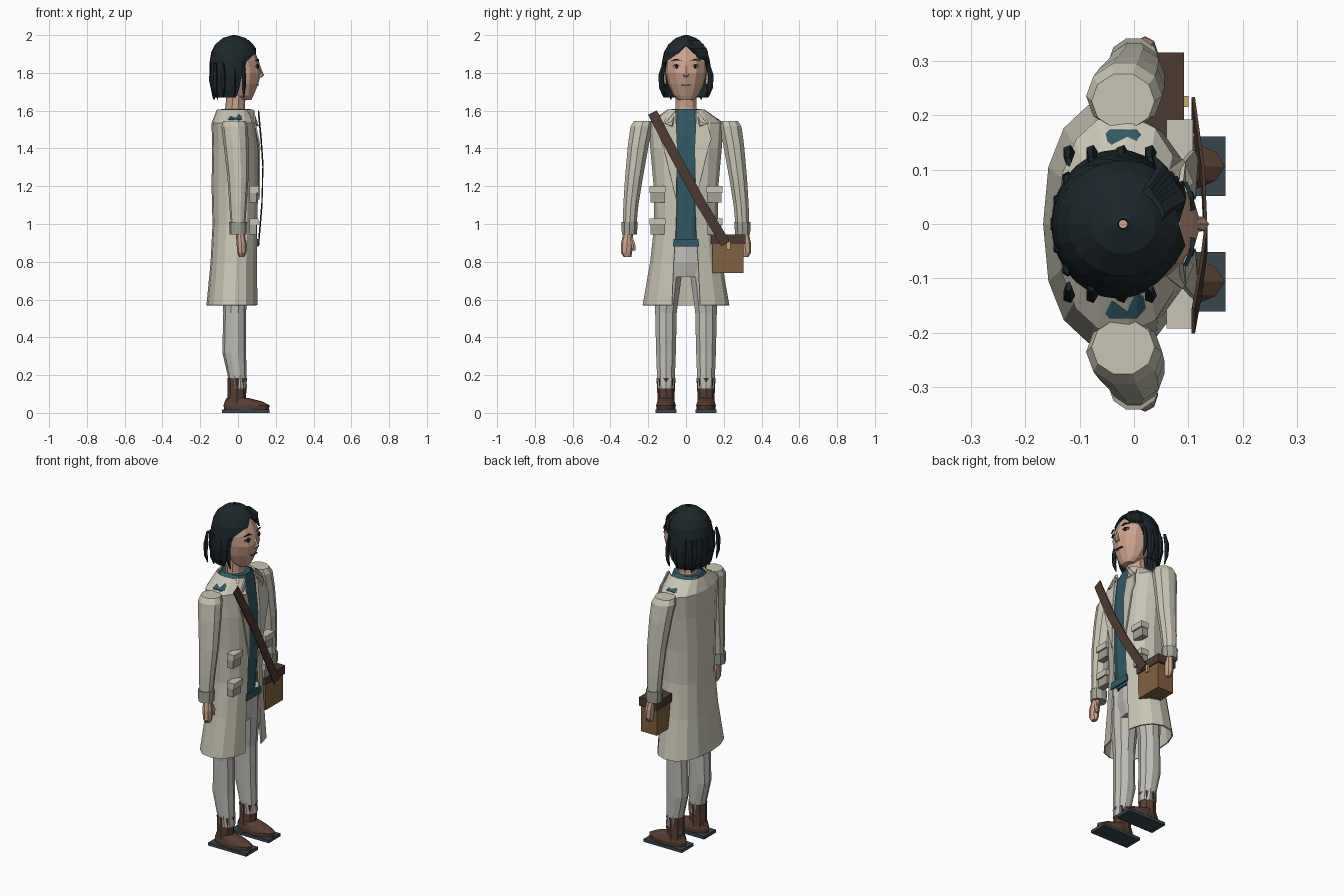
import bpy, bmesh, math
from mathutils import Vector

MATS = {}
COL = dict(coat=(.58, .56, .46), trim=(.36, .36, .30), shirt=(.03, .10, .13), trouser=(.52, .51, .47),
           boot=(.10, .05, .035), sole=(.04, .06, .075), skin=(.60, .36, .26), hair=(.012, .02, .024),
           bag=(.22, .12, .05), strap=(.075, .042, .032), gold=(.6, .42, .15), white=(.8, .8, .78))


def finish(name, bm, col, thick=0):
    bmesh.ops.recalc_face_normals(bm, faces=bm.faces)
    me = bpy.data.meshes.new(name)
    bm.to_mesh(me)
    bm.free()
    ob = bpy.data.objects.new(name, me)
    bpy.context.collection.objects.link(ob)
    if col not in MATS:
        MATS[col] = bpy.data.materials.new(col)
        MATS[col].diffuse_color = (*COL[col], 1)
    me.materials.append(MATS[col])
    if thick:
        mod = ob.modifiers.new("thickness", 'SOLIDIFY')
        mod.thickness = thick
    return ob


def skin_rows(bm, rows, closed):
    n = len(rows[0])
    for a, b in zip(rows, rows[1:]):
        for i in range(n if closed else n - 1):
            j = (i + 1) % n
            bm.faces.new((a[i], a[j], b[j], b[i]))


# closed tube through rings (cx, cy, z, rx, ry)
def loft(name, rings, n, col, turn=0.0):
    bm = bmesh.new()
    rows = []
    for cx, cy, z, rx, ry in rings:
        rows.append([bm.verts.new((cx + rx * math.cos(turn + 2 * math.pi * i / n),
                                   cy + ry * math.sin(turn + 2 * math.pi * i / n), z)) for i in range(n)])
    skin_rows(bm, rows, True)
    bm.faces.new(rows[0])
    bm.faces.new(rows[-1])
    return finish(name, bm, col)


# shell open at the front, rings (cx, z, rx, ry, half_gap)
def wrap(name, rings, n, col, p=1.0, thick=.008):
    bm = bmesh.new()
    rows = []
    for cx, z, rx, ry, gap in rings:
        a0 = math.asin((gap / ry) ** (1 / p))
        row = []
        for i in range(n + 1):
            a = a0 + (2 * math.pi - 2 * a0) * i / n
            c, s = math.cos(a), math.sin(a)
            row.append(bm.verts.new((cx + rx * math.copysign(abs(c) ** p, c),
                                     ry * math.copysign(abs(s) ** p, s), z)))
        rows.append(row)
    skin_rows(bm, rows, False)
    bmesh.ops.remove_doubles(bm, verts=bm.verts, dist=1e-5)
    return finish(name, bm, col, thick)


def box(name, lo, hi, col):
    bm = bmesh.new()
    bmesh.ops.create_cube(bm, size=1)
    for v in bm.verts:
        v.co = Vector([l + (h - l) * (c + .5) for l, h, c in zip(lo, hi, v.co)])
    return finish(name, bm, col)


# flat panel from an outline of (x, y, z) points
def panel(name, pts, col, thick=.008):
    bm = bmesh.new()
    bm.faces.new([bm.verts.new(p) for p in pts])
    return finish(name, bm, col, thick)


# torso and neck
loft("shirt", [(-.01, 0, .88, .095, .11), (-.01, 0, 1.05, .098, .14), (-.01, 0, 1.3, .105, .15),
               (-.015, 0, 1.48, .10, .165), (-.02, 0, 1.555, .095, .18), (-.012, 0, 1.61, .08, .075)], 12, 'shirt',
     math.pi / 12)
panel("shirt_tail", [(.10, -.07, .88), (.10, .07, .88), (.10, .065, .92), (.10, -.065, .92)], 'shirt')
loft("pelvis", [(-.015, 0, .72, .07, .13), (-.015, 0, .8, .09, .15), (-.015, 0, .91, .09, .13)], 10, 'trouser')
loft("neck", [(-.015, 0, 1.57, .058, .068), (-.015, 0, 1.62, .052, .058), (-.01, 0, 1.69, .05, .058)], 10, 'skin')

# long coat
wrap("coat", [(-.012, 1.605, .10, .10, .05), (-.025, 1.535, .115, .20, .052), (-.015, 1.4, .122, .19, .05),
              (-.015, 1.2, .125, .172, .05), (-.015, 1.0, .12, .168, .052), (-.02, .8, .125, .19, .065),
              (-.03, .57, .137, .23, .075)], 14, 'coat', .85)

# head
loft("head", [(.04, 0, 1.657, .03, .04), (.03, 0, 1.68, .052, .066), (.015, 0, 1.74, .092, .094),
              (.005, 0, 1.80, .118, .108), (-.003, 0, 1.86, .115, .112), (-.015, 0, 1.92, .10, .10),
              (-.02, 0, 1.97, .055, .055)], 12, 'skin')
loft("nose", [(.108, 0, 1.775, .016, .016), (.12, 0, 1.787, .018, .015), (.108, 0, 1.84, .008, .006)], 6, 'skin')
box("mouth", (.10, -.025, 1.733), (.112, .025, 1.738), 'boot')

# hair cap and locks
wrap("hair", [(-.02, 2.0, .01, .01, 0), (-.02, 1.985, .06, .055, 0), (-.02, 1.95, .102, .095, 0),
              (-.02, 1.91, .122, .117, .04), (-.025, 1.86, .125, .128, .105), (-.03, 1.78, .122, .137, .125),
              (-.035, 1.71, .108, .128, .119), (-.04, 1.67, .09, .112, .106)], 18, 'hair')
for k in range(6):
    t = k / 5
    loft(f"fringe_lock_{k}", [(.045 - .02 * t, .02 + .03 * t, 1.975, .012, .02),
                              (.082 - .03 * t, .045 + .045 * t, 1.93, .014, .02),
                              (.088 - .05 * t, .075 + .045 * t, 1.87, .004, .005)], 5, 'hair')

for s, side in ((-1, "right"), (1, "left")):
    # trouser leg
    loft(side + "_trouser_leg", [(.0, s * .106, .13, .047, .046), (-.005, s * .106, .2, .05, .05),
                                 (-.02, s * .106, .32, .063, .055), (-.018, s * .106, .53, .06, .06),
                                 (-.012, s * .095, .72, .075, .075), (-.01, s * .08, .9, .085, .07)], 10, 'trouser')
    # boot with flat sole
    box(side + "_sole", (-.085, s * .106 - .055, 0), (.168, s * .106 + .055, .018), 'sole')
    loft(side + "_shoe", [(.045, s * .106, .018, .118, .05), (.045, s * .106, .04, .122, .052),
                          (.03, s * .106, .06, .10, .046), (-.005, s * .106, .08, .055, .04)], 12, 'boot')
    loft(side + "_boot_shaft", [(-.008, s * .106, .04, .048, .044), (-.005, s * .106, .13, .05, .047),
                                (-.005, s * .106, .185, .052, .051)], 8, 'boot')
    # sleeve, cuff and hand
    loft(side + "_sleeve", [(.0, s * .30, .96, .036, .036), (.0, s * .292, 1.1, .046, .042),
                            (.0, s * .275, 1.25, .056, .05), (-.01, s * .252, 1.42, .066, .058),
                            (-.018, s * .235, 1.515, .07, .062), (-.02, s * .226, 1.545, .058, .052)], 10, 'coat')
    loft(side + "_cuff", [(.0, s * .30, .945, .044, .042), (.0, s * .298, 1.01, .047, .045)], 10, 'trim')
    loft(side + "_hand", [(.02, s * .31, .825, .014, .02), (.02, s * .315, .85, .024, .03),
                          (.018, s * .312, .90, .026, .032), (.01, s * .306, .96, .022, .024)], 8, 'skin')
    loft(side + "_thumb", [(.03, s * .277, .86, .009, .01), (.032, s * .279, .89, .013, .012),
                           (.025, s * .292, .93, .01, .012)], 6, 'skin')
    # lapel and neck collar
    panel(side + "_lapel", [(.088, s * .055, 1.60), (.095, s * .115, 1.53), (.112, s * .135, 1.45),
                            (.118, s * .12, 1.41), (.115, s * .052, 1.13), (.113, s * .045, 1.4)], 'coat')
    panel(side + "_collar", [(.045, s * .085, 1.608), (.08, s * .055, 1.605), (.11, s * .075, 1.52),
                             (.09, s * .12, 1.535)], 'coat')
    # two pockets with flaps
    for z, tag in ((1.16, "chest"), (.99, "hip")):
        box(f"{side}_{tag}_pocket", (.06, s * .15 - .038, z - .045), (.098, s * .15 + .038, z + .02), 'trim')
        box(f"{side}_{tag}_flap", (.06, s * .15 - .042, z + .005), (.108, s * .15 + .042, z + .04), 'coat')
    # face
    loft(side + "_ear", [(-.015, s * .112, 1.74, .008, .012), (-.02, s * .12, 1.78, .02, .015),
                         (-.025, s * .118, 1.81, .012, .012)], 6, 'skin')
    panel(side + "_eye_white", [(.104, s * .028, 1.832), (.107, s * .048, 1.824), (.095, s * .072, 1.834),
                                (.106, s * .05, 1.844)], 'white', .006)
    loft(side + "_iris", [(.103, s * .05, 1.823, .006, .006), (.104, s * .05, 1.834, .008, .011),
                          (.103, s * .05, 1.845, .006, .006)], 6, 'hair')
    panel(side + "_eyelid", [(.11, s * .027, 1.836), (.108, s * .05, 1.848), (.098, s * .076, 1.838),
                             (.108, s * .05, 1.843)], 'hair', .006)
    panel(side + "_eyebrow", [(.112, s * .026, 1.864), (.11, s * .05, 1.874), (.098, s * .078, 1.864),
                              (.11, s * .05, 1.866)], 'hair', .008)
    # hanging side locks
    for k, x in enumerate((-.12, -.078, -.022, .03)):
        loft(f"{side}_hair_lock_{k}", [(x, s * .115, 1.855, .006, .01), (x, s * .132, 1.79, .012, .014),
                                       (x, s * .132, 1.72, .011, .012), (x, s * .115, 1.67, .003, .004)], 5, 'hair')
# loose strands at the back of the head
for k in range(5):
    y = -.08 + .04 * k
    x = -.025 - .12 * math.sqrt(1 - (y / .14) ** 2)
    loft(f"back_hair_lock_{k}", [(x, y, 1.85, .006, .014), (x, y, 1.76, .01, .018),
                                 (x + .015, y, 1.66, .003, .004)], 5, 'hair')

# satchel
box("satchel", (-.02, .14, .74), (.085, .305, .92), 'bag')
box("satchel_lid", (-.028, .132, .895), (.092, .315, .945), 'strap')
box("satchel_clasp", (.09, .215, .865), (.1, .235, .91), 'gold')

# shoulder strap, a bent flat ribbon
bm = bmesh.new()
rows = []
for x, y, z in ((.112, -.178, 1.59), (.126, -.10, 1.44), (.135, -.03, 1.31), (.13, .08, 1.11), (.112, .21, .895)):
    rows.append([bm.verts.new((x, y + d * .023, z + d * .012)) for d in (-1, 1)])
skin_rows(bm, rows, False)
finish("strap", bm, 'strap', .006)
